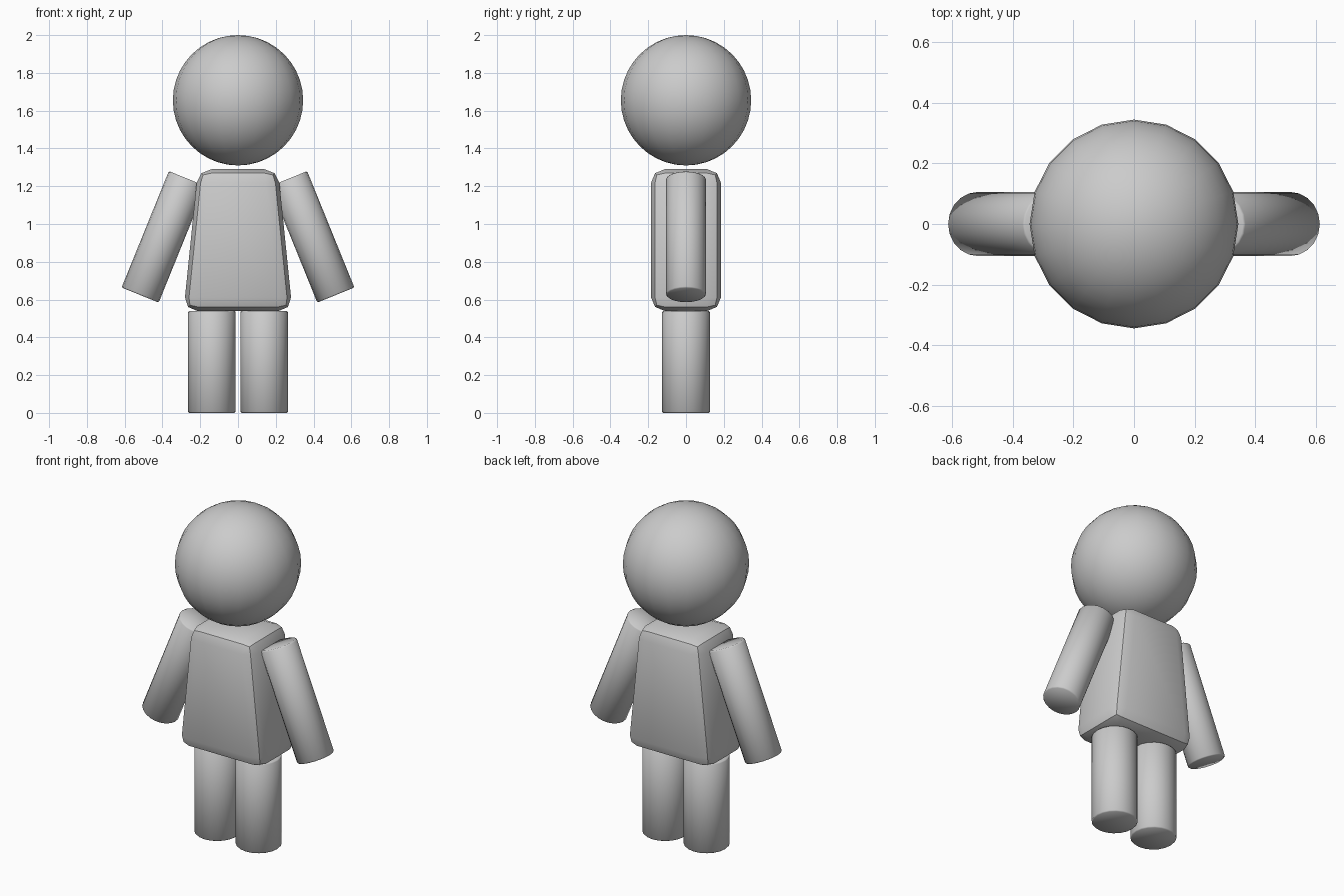
import bpy, bmesh, math
from mathutils import Vector

if "Cube" in bpy.data.objects:
    bpy.data.objects.remove(bpy.data.objects["Cube"])


def smooth(ob, angle=30):
    bpy.ops.object.select_all(action='DESELECT')
    ob.select_set(True)
    bpy.context.view_layer.objects.active = ob
    bpy.ops.object.shade_smooth_by_angle(angle=math.radians(angle))


def bevel(ob, width, segments):
    m = ob.modifiers.new("Bevel", 'BEVEL')
    m.width = width
    m.segments = segments
    m.limit_method = 'ANGLE'
    m.angle_limit = math.radians(40)
    bpy.context.view_layer.objects.active = ob
    bpy.ops.object.modifier_apply(modifier=m.name)


def limb(name, start, end, radius):
    a, b = Vector(start), Vector(end)
    bpy.ops.mesh.primitive_cylinder_add(vertices=20, radius=radius, depth=(b - a).length,
                                        location=(a + b) / 2)
    ob = bpy.context.object
    ob.name = name
    ob.rotation_euler.y = math.atan2((b - a).x, (b - a).z)
    bevel(ob, 0.006, 1)
    smooth(ob, 50)


# Head
bpy.ops.mesh.primitive_uv_sphere_add(segments=20, ring_count=20, radius=0.345,
                                     location=(0, 0, 1.655))
head = bpy.context.object
head.name = "head"
smooth(head)

# Torso: tapered box with two-step rounded edges
bm = bmesh.new()
bmesh.ops.create_cube(bm, size=2)
for v in bm.verts:
    top = v.co.z > 0
    v.co.x *= 0.212 if top else 0.288
    v.co.y *= 0.185
    v.co.z = 1.29 if top else 0.54
mesh = bpy.data.meshes.new("torso")
bm.to_mesh(mesh)
bm.free()
torso = bpy.data.objects.new("torso", mesh)
bpy.context.collection.objects.link(torso)
bevel(torso, 0.072, 2)
smooth(torso)

# Arms and legs on both sides
for side, s in (("left", -1), ("right", 1)):
    limb(side + "_arm", (s * 0.518, 0, 0.624), (s * 0.268, 0, 1.24), 0.106)
    limb(side + "_leg", (s * 0.138, 0, 0), (s * 0.138, 0, 0.54), 0.126)
